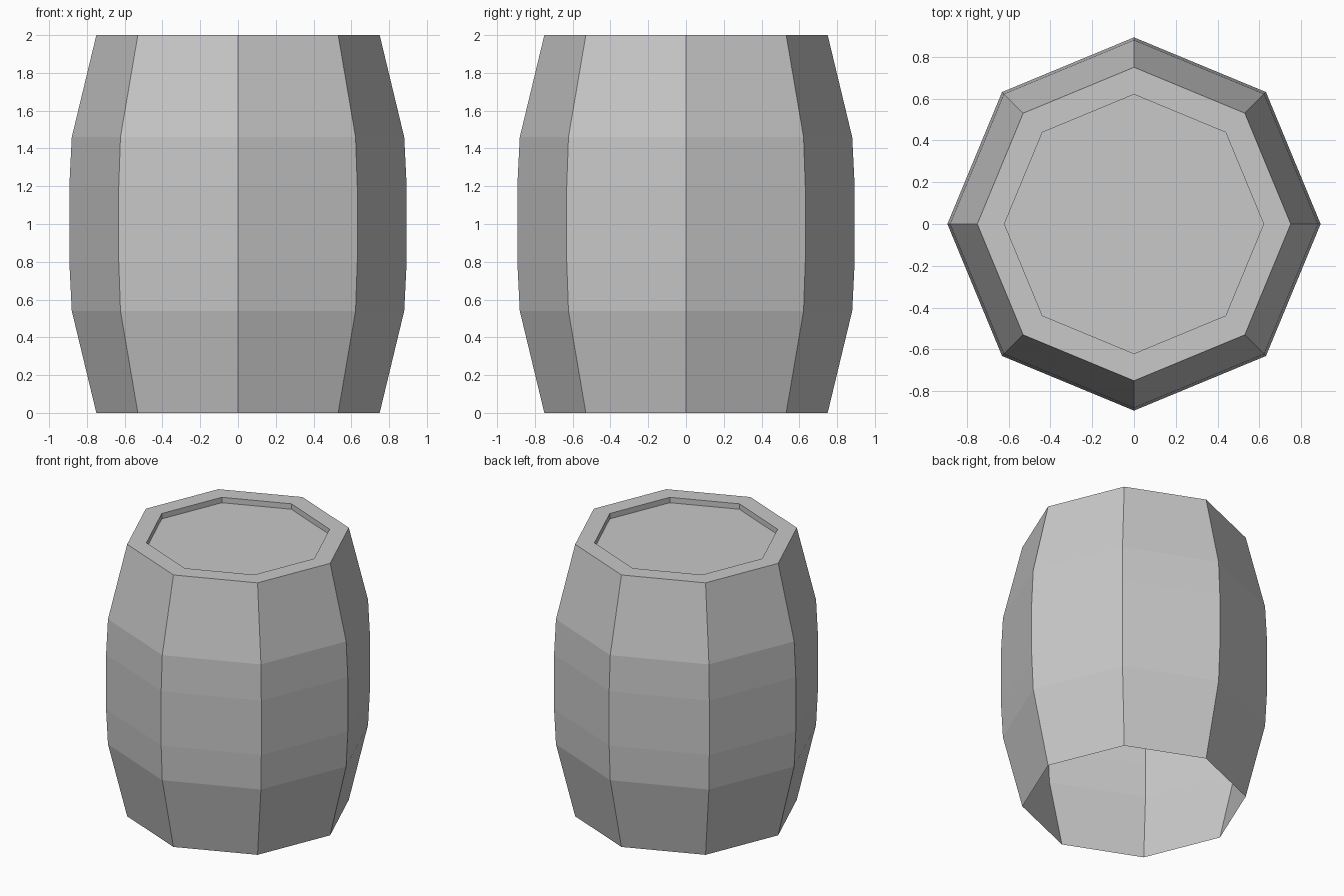
import bpy
import bmesh
from math import cos, sin, tau

cube = bpy.data.objects.get("Cube")
if cube:
    bpy.data.objects.remove(cube, do_unlink=True)

SIDES = 8

# Single flat colour
grey = bpy.data.materials.new("plain grey")
grey.use_nodes = True
colour = (0.58, 0.58, 0.58, 1)
grey.diffuse_color = colour
grey.node_tree.nodes["Principled BSDF"].inputs["Base Color"].default_value = colour


def lathe(name, profile, cap=False):
    """Turn a (radius, height) profile, listed bottom to top, into a faceted shell."""
    bm = bmesh.new()
    rings = [[bm.verts.new((r * cos(tau * i / SIDES), r * sin(tau * i / SIDES), z))
              for i in range(SIDES)] for r, z in profile]
    for low, high in zip(rings, rings[1:]):
        for i in range(SIDES):
            j = (i + 1) % SIDES
            bm.faces.new((low[i], low[j], high[j], high[i]))
    if cap:
        bm.faces.new(rings[-1])
    mesh = bpy.data.meshes.new(name)
    bm.to_mesh(mesh)
    bm.free()
    mesh.materials.append(grey)
    obj = bpy.data.objects.new(name, mesh)
    bpy.context.collection.objects.link(obj)
    return obj


# Bulging stave wall, open underneath
lathe("barrel_wall", [(0.75, 0), (0.88, 0.54), (0.893, 0.8),
                      (0.893, 1.2), (0.88, 1.46), (0.75, 2)])

# Flat rim stepping down to the recessed lid
lathe("barrel_lid", [(0.75, 2), (0.62, 2), (0.62, 1.96)], cap=True)
